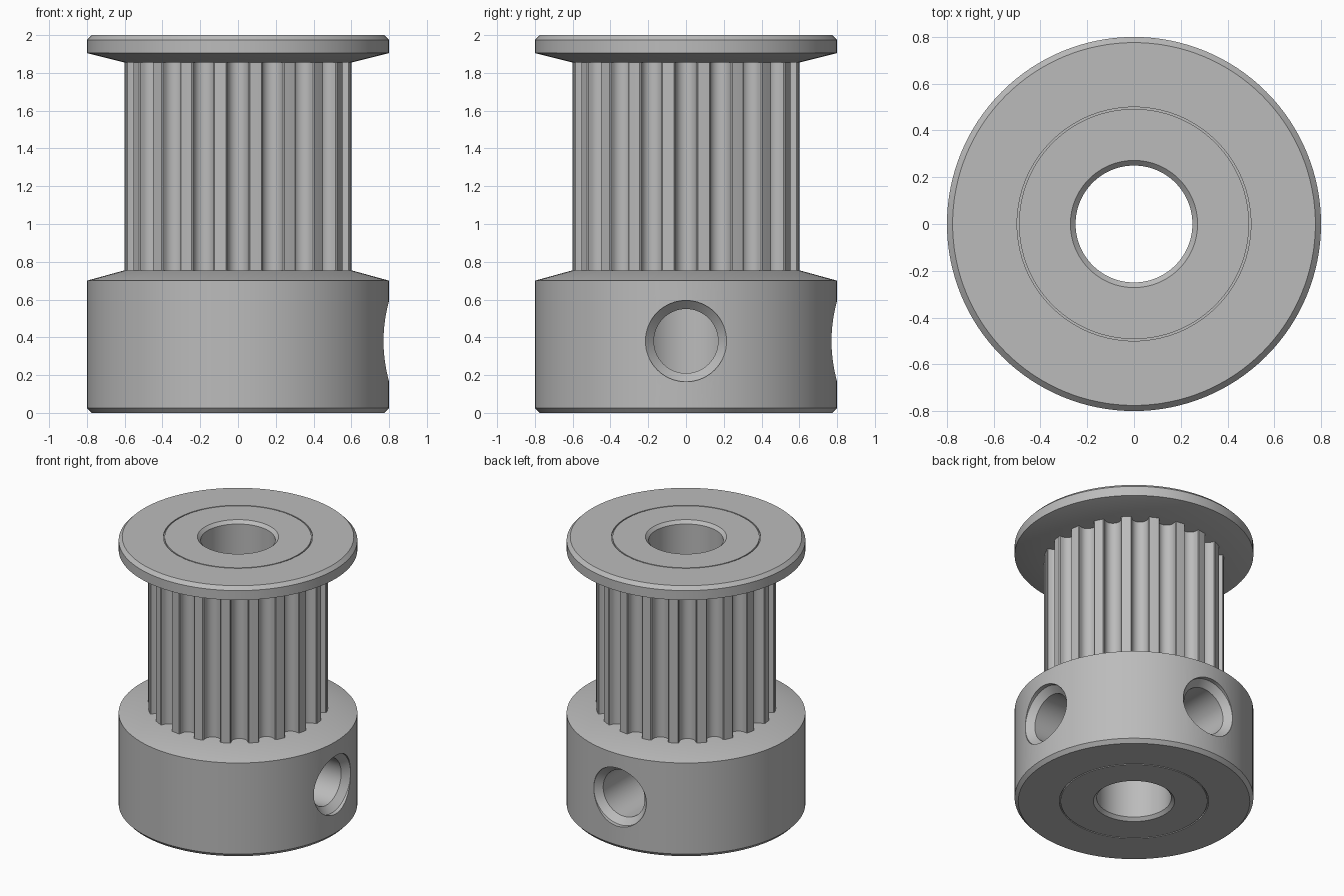
import bpy, bmesh
from math import sin, cos, pi, radians
from mathutils import Matrix, Vector

if "Cube" in bpy.data.objects:
    bpy.data.objects.remove(bpy.data.objects["Cube"])

TEETH, SEGMENTS = 20, 128
BORE, TOOTH_R, FLANGE_R = 0.25, 0.605, 0.8
LOW, HIGH = 0.755, 1.855

metal = bpy.data.materials.new("grey_metal")
metal.use_nodes = True
grey = (0.5, 0.5, 0.5, 1)
metal.diffuse_color = grey
metal.node_tree.nodes["Principled BSDF"].inputs["Base Color"].default_value = grey


def finish(name, bm):
    bmesh.ops.recalc_face_normals(bm, faces=bm.faces)
    mesh = bpy.data.meshes.new(name)
    bm.to_mesh(mesh)
    bm.free()
    mesh.materials.append(metal)
    obj = bpy.data.objects.new(name, mesh)
    bpy.context.collection.objects.link(obj)
    return obj


def select(obj):
    bpy.ops.object.select_all(action='DESELECT')
    obj.select_set(True)
    bpy.context.view_layer.objects.active = obj


def smooth(obj):
    select(obj)
    bpy.ops.object.shade_smooth_by_angle(angle=radians(20))


def loop(bm, points):
    verts = [bm.verts.new(p) for p in points]
    return [bm.edges.new((v, verts[(i + 1) % len(verts)])) for i, v in enumerate(verts)]


def lathe(name, profile, steps=SEGMENTS):
    """Revolve a closed (radius, height) profile around z."""
    bm = bmesh.new()
    edges = loop(bm, [(r, 0, z) for r, z in profile])
    verts = list(bm.verts)
    bmesh.ops.spin(bm, geom=verts + edges, axis=(0, 0, 1), cent=(0, 0, 0),
                   angle=2 * pi, steps=steps, use_duplicate=False)
    bmesh.ops.remove_doubles(bm, verts=bm.verts, dist=1e-5)
    bmesh.ops.dissolve_degenerate(bm, edges=bm.edges, dist=1e-6)
    return finish(name, bm)


# Hub with chamfered rim, fine seam ring underneath and sloped shoulder
hub = lathe("hub", [
    (BORE, 0.022), (0.272, 0), (0.492, 0), (0.492, 0.012), (0.5, 0.012), (0.5, 0),
    (0.776, 0), (FLANGE_R, 0.026), (FLANGE_R, 0.7), (0.6, LOW), (BORE, LOW)])

# Countersunk set screw holes, one on the left and one at the back
for axis, turn in (("left", 0), ("back", pi / 2)):
    cutter = lathe("screw_cutter_" + axis, [
        (0, 0), (0.17, 0), (0.17, 0.725), (0.215, 0.77), (0.215, 0.95), (0, 0.95)], 64)
    cutter.data.transform(Matrix.Translation((0, 0, 0.38))
                          @ Matrix.Rotation(turn, 4, 'Z') @ Matrix.Rotation(pi / 2, 4, 'Y'))
    cutter.hide_render = True
    mod = hub.modifiers.new("screw_hole", 'BOOLEAN')
    mod.operation, mod.object, mod.solver = 'DIFFERENCE', cutter, 'EXACT'
    select(hub)
    bpy.ops.object.modifier_apply(modifier=mod.name)
    bpy.data.objects.remove(cutter)
smooth(hub)

# Top flange with conical underside and fine seam ring
smooth(lathe("top_flange", [
    (BORE, HIGH), (0.6, HIGH), (FLANGE_R, 1.905), (FLANGE_R, 1.975), (0.776, 2),
    (0.5, 2), (0.5, 1.988), (0.492, 1.988), (0.492, 2), (0.272, 2), (BORE, 1.978)]))

# Toothed barrel: round-bottomed grooves repeated around the axis
groove_r = 0.0555
half = [(groove_r * sin(t * pi / 16), 0.585 - groove_r * cos(t * pi / 16)) for t in range(1, 9)]
half += [(0.0575, 0.597), (0.0635, 0.6016)]
groove = [(-x, r) for x, r in reversed(half)] + [(0, 0.585 - groove_r)] + half
pitch = 2 * pi / TEETH
outline = []
for i in range(TEETH):
    turn = Matrix.Rotation(-i * pitch, 3, 'Z')
    outline += [turn @ Vector((x, r, LOW)) for x, r in groove]
    outline.append(turn @ Vector((TOOTH_R * sin(pitch / 2), TOOTH_R * cos(pitch / 2), LOW)))
bore = [(BORE * cos(2 * pi * i / SEGMENTS), BORE * sin(2 * pi * i / SEGMENTS), LOW)
        for i in range(SEGMENTS)]
bm = bmesh.new()
edges = loop(bm, outline) + loop(bm, bore)
bmesh.ops.triangle_fill(bm, edges=edges, use_beauty=True, normal=(0, 0, 1))
top = bmesh.ops.extrude_face_region(bm, geom=list(bm.faces), use_keep_orig=True)["geom"]
bmesh.ops.translate(bm, vec=(0, 0, HIGH - LOW),
                    verts=[g for g in top if isinstance(g, bmesh.types.BMVert)])
smooth(finish("toothed_barrel", bm))
